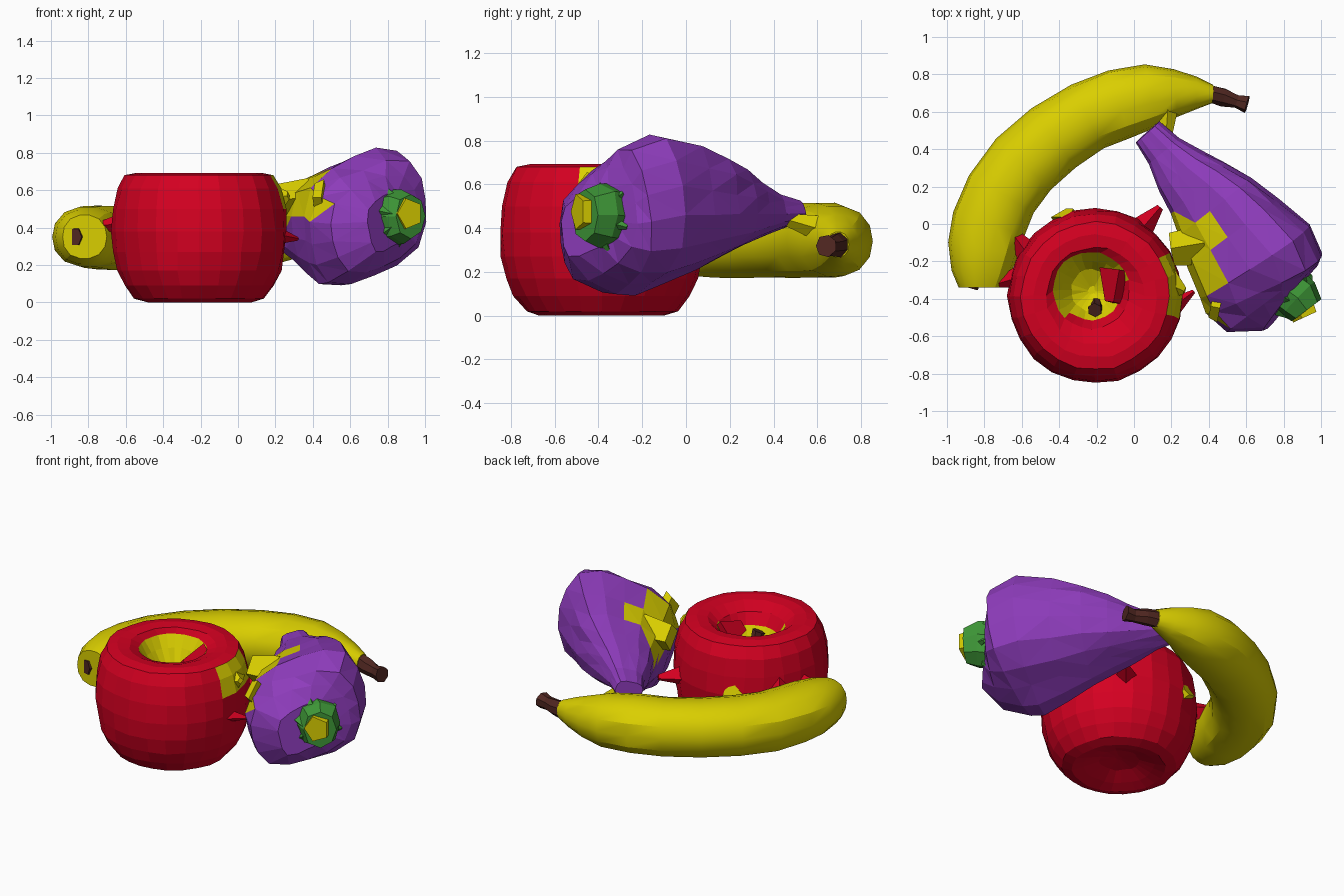
import bpy, bmesh, math, random
from mathutils import Vector

random.seed(4)


def material(name, color):
    m = bpy.data.materials.new(name)
    m.diffuse_color = (*color, 1)
    return m


RED = material("red", (0.66, 0.0, 0.015))
YELLOW = material("yellow", (0.7, 0.62, 0.0))
PURPLE = material("purple", (0.27, 0.045, 0.5))
GREEN = material("green", (0.05, 0.32, 0.04))
BROWN = material("brown", (0.08, 0.02, 0.015))


def finish(name, bm, mats, angle=None):
    bmesh.ops.recalc_face_normals(bm, faces=bm.faces)
    mesh = bpy.data.meshes.new(name)
    bm.to_mesh(mesh)
    bm.free()
    ob = bpy.data.objects.new(name, mesh)
    bpy.context.collection.objects.link(ob)
    for m in mats:
        mesh.materials.append(m)
    if angle:
        bpy.ops.object.select_all(action='DESELECT')
        ob.select_set(True)
        bpy.context.view_layer.objects.active = ob
        bpy.ops.object.shade_smooth_by_angle(angle=math.radians(angle))
    return ob


def skin(rings):
    bm = bmesh.new()
    loops = [[bm.verts.new(p) for p in r] for r in rings]
    n = len(rings[0])
    for a, b in zip(loops, loops[1:]):
        for i in range(n):
            j = (i + 1) % n
            bm.faces.new((a[i], a[j], b[j], b[i]))
    for end in (loops[0], loops[-1]):
        bm.faces.new(end)
    return bm


def tube(sections, sides, square=0.0, roll=0.0, jitter=0.0):
    """Sections are x, y, z, side radius, upright radius."""
    pts = [Vector(s[:3]) for s in sections]
    rings = []
    for k, s in enumerate(sections):
        d = (pts[min(k + 1, len(pts) - 1)] - pts[max(k - 1, 0)]).normalized()
        side = d.cross(Vector((0, 0, 1))).normalized()
        up = side.cross(d)
        ring = []
        for i in range(sides):
            a = math.tau * i / sides
            f = 1 + square * math.cos(4 * (a - roll)) + random.uniform(-jitter, jitter)
            ring.append(pts[k] + f * (side * math.cos(a) * s[3] + up * math.sin(a) * s[4]))
        rings.append(ring)
    return skin(rings)


def shard(name, base, tip, r, mat, tip_r=0.01):
    """Chip left between the fruits."""
    b, t = Vector(base), Vector(tip)
    finish(name, tube([(*b, r, r), (*t, tip_r, tip_r)], 4, jitter=0.15), [mat])


# Apple with a broken, yellow-lined hollow on top
profile = [(0.02, 0.07), (0.12, 0.055), (0.21, 0.02), (0.28, 0.0), (0.345, 0.02), (0.4, 0.09),
           (0.437, 0.17), (0.458, 0.27), (0.468, 0.38), (0.46, 0.5), (0.435, 0.61),
           (0.395, 0.68), (0.33, 0.693), (0.26, 0.685), (0.205, 0.65), (0.16, 0.58),
           (0.11, 0.5), (0.02, 0.45)]
ac = Vector((-0.207, -0.385, 0))
rings = []
for k, (r, z) in enumerate(profile):
    shift = Vector((-0.02, 0.03, 0)) if k > 13 else Vector()
    rings.append([ac + shift + Vector((r * math.cos(math.tau * i / 24),
                                       r * math.sin(math.tau * i / 24), z)) for i in range(24)])
bm = skin(rings)
for v in bm.verts:
    v.co.xy += Vector((random.uniform(-1, 1), random.uniform(-1, 1))) * 0.006
for f in bm.faces:
    c = f.calc_center_median() - ac
    rad = math.hypot(c.x, c.y)
    a = math.atan2(c.y, c.x)
    hollow = c.z > 0.44 and rad < 0.18 + 0.07 * math.sin(a - 0.6)
    side_patch = 0.46 < c.z < 0.68 and rad > 0.35 and -0.3 < a < 0.4
    f.material_index = int(hollow or side_patch)
finish("apple", bm, [RED, YELLOW])
finish("apple_stem", tube([(-0.2, -0.42, 0.45, 0.03, 0.03), (-0.2, -0.44, 0.52, 0.03, 0.03),
                           (-0.21, -0.46, 0.57, 0.04, 0.04)], 6), [BROWN])
shard("hollow_chip", (-0.08, -0.25, 0.57), (-0.11, -0.42, 0.58), 0.10, RED, 0.05)

# Banana
finish("banana", tube([
    (-0.82, -0.34, 0.35, 0.12, 0.12), (-0.82, -0.26, 0.35, 0.16, 0.15),
    (-0.805, -0.13, 0.35, 0.195, 0.165), (-0.775, 0.0, 0.35, 0.205, 0.172),
    (-0.71, 0.16, 0.345, 0.205, 0.177), (-0.59, 0.32, 0.345, 0.205, 0.177),
    (-0.43, 0.46, 0.345, 0.20, 0.177), (-0.25, 0.575, 0.345, 0.195, 0.177),
    (-0.08, 0.64, 0.345, 0.195, 0.177), (0.09, 0.685, 0.34, 0.175, 0.165),
    (0.22, 0.70, 0.335, 0.13, 0.13), (0.33, 0.70, 0.33, 0.09, 0.095),
    (0.42, 0.695, 0.325, 0.05, 0.06)], 14, 0.02, math.pi / 4, 0.012), [YELLOW], 30)
finish("banana_stem", tube([
    (0.40, 0.70, 0.325, 0.05, 0.06), (0.48, 0.68, 0.32, 0.05, 0.05),
    (0.55, 0.655, 0.315, 0.035, 0.045), (0.605, 0.64, 0.32, 0.05, 0.05)], 7, jitter=0.1), [BROWN])
finish("banana_tip", tube([
    (-0.86, -0.31, 0.35, 0.04, 0.055), (-0.87, -0.345, 0.35, 0.035, 0.05)], 6), [BROWN])

# Eggplant, squarish coarse facets leaning outwards, yellow patch towards the apple
bm = tube([
    (0.07, 0.49, 0.47, 0.085, 0.055), (0.16, 0.39, 0.465, 0.105, 0.09),
    (0.25, 0.28, 0.465, 0.16, 0.145), (0.34, 0.19, 0.465, 0.20, 0.20),
    (0.43, 0.09, 0.465, 0.25, 0.25), (0.53, -0.05, 0.46, 0.30, 0.31),
    (0.645, -0.20, 0.46, 0.35, 0.365), (0.705, -0.31, 0.43, 0.345, 0.335),
    (0.745, -0.395, 0.42, 0.30, 0.26), (0.80, -0.44, 0.43, 0.16, 0.16)],
    16, 0.07, math.radians(22), 0.03)
for v in bm.verts:
    lean = v.co.z - 0.46
    v.co.x += 0.2 * lean
    v.co.y += 0.17 * lean
bmesh.ops.triangulate(bm, faces=[f for f in bm.faces if len(f.verts) == 4])
bmesh.ops.recalc_face_normals(bm, faces=bm.faces)
bm.normal_update()
for f in bm.faces:
    c = f.calc_center_median()
    if f.normal.x < -0.4 and 0.42 < c.z < 0.7 and -0.52 < c.y < 0.05:
        f.material_index = 1
finish("eggplant", bm, [PURPLE, YELLOW])

# Green cap with pointed leaves and a yellow cut end
finish("cap", tube([(0.80, -0.34, 0.45, 0.13, 0.15), (0.88, -0.40, 0.46, 0.13, 0.145),
                    (0.925, -0.46, 0.46, 0.10, 0.12)], 8, jitter=0.06), [GREEN])
finish("cap_end", tube([(0.89, -0.43, 0.475, 0.085, 0.09),
                        (0.92, -0.495, 0.475, 0.075, 0.085)], 5), [YELLOW])
axis = Vector((0.65, -0.76, 0.05)).normalized()
side = axis.cross(Vector((0, 0, 1))).normalized()
for i in range(6):
    a = math.tau * i / 6 + 0.3
    out = side * math.cos(a) + side.cross(axis) * math.sin(a)
    base = Vector((0.87, -0.42, 0.455)) + out * 0.06
    shard("cap_leaf_%d" % i, base, base + out * 0.1 - axis * 0.07, 0.05, GREEN)

# Chips where the fruits touch: base, tip, base radius, colour, tip radius
chips = [
    ((-0.57, -0.16, 0.42), (-0.65, -0.05, 0.42), 0.07, RED, 0.03),
    ((-0.63, -0.29, 0.42), (-0.77, -0.33, 0.41), 0.05, RED, 0.01),
    ((0.20, -0.45, 0.36), (0.32, -0.36, 0.34), 0.05, RED, 0.01),
    ((0.02, -0.05, 0.38), (0.14, 0.09, 0.38), 0.08, RED, 0.02),
    ((0.38, -0.10, 0.56), (0.20, -0.13, 0.55), 0.11, YELLOW, 0.09),
    ((0.46, -0.45, 0.56), (0.41, -0.44, 0.56), 0.09, YELLOW, 0.07),
    ((0.18, -0.32, 0.55), (0.27, -0.36, 0.57), 0.10, YELLOW, 0.02),
    ((-0.36, 0.0, 0.40), (-0.33, 0.07, 0.36), 0.09, YELLOW, 0.03),
    ((0.18, 0.60, 0.40), (0.17, 0.46, 0.44), 0.06, YELLOW, 0.03),
]
for i, (b, t, r, m, tr) in enumerate(chips):
    shard("chip_%d" % i, b, t, r, m, tr)
